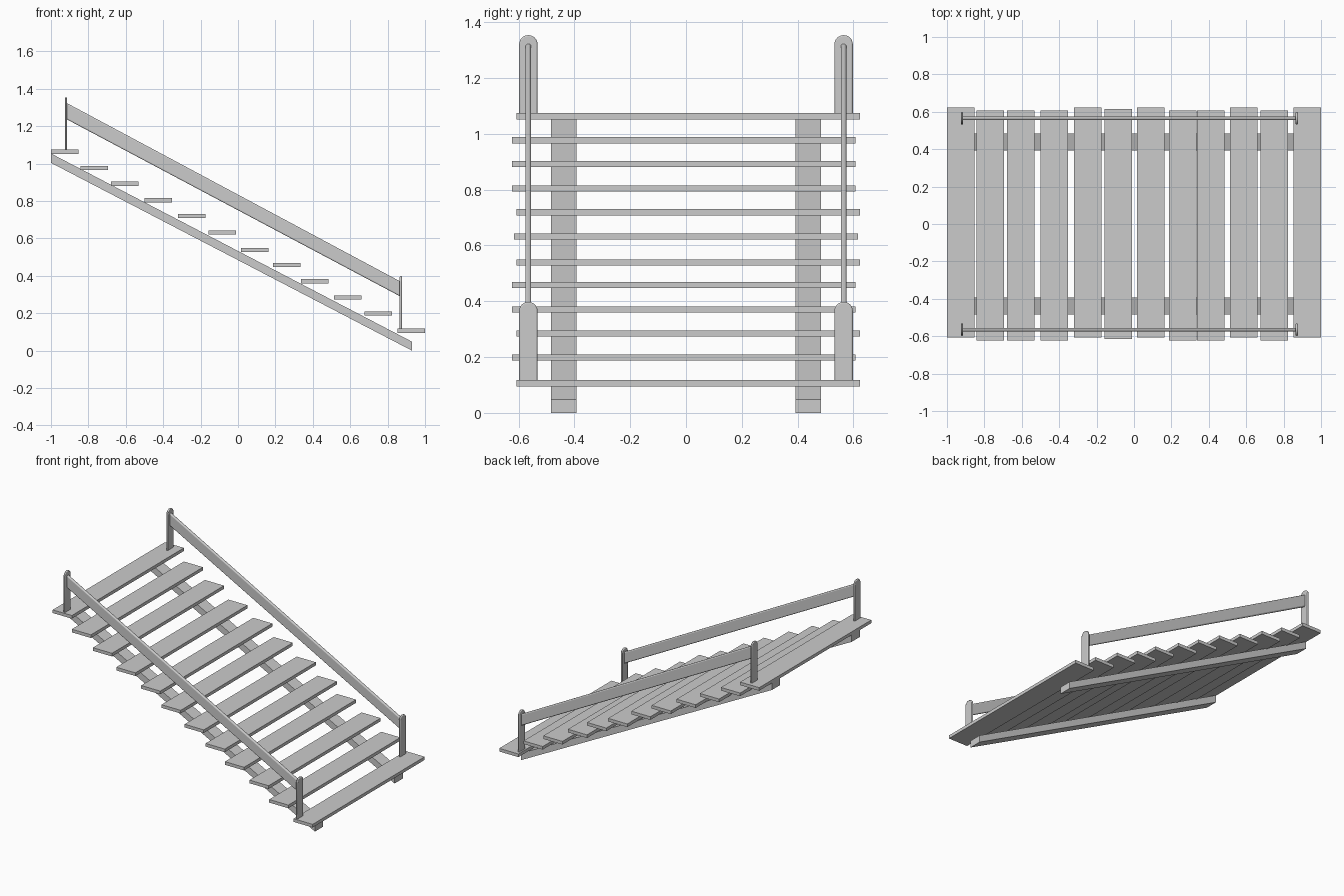
import bpy, bmesh, math
from mathutils import Vector

if "Cube" in bpy.data.objects:
    bpy.data.objects.remove(bpy.data.objects["Cube"])


def prism(name, points, depth, bevel=0.0, segments=2):
    """Extrude a closed 3D outline by a depth vector, optionally rounding edges."""
    bm = bmesh.new()
    face = bm.faces.new([bm.verts.new(p) for p in points])
    new = bmesh.ops.extrude_face_region(bm, geom=[face])["geom"]
    bmesh.ops.translate(bm, vec=Vector(depth),
                        verts=[v for v in new if isinstance(v, bmesh.types.BMVert)])
    bmesh.ops.recalc_face_normals(bm, faces=bm.faces)
    me = bpy.data.meshes.new(name)
    bm.to_mesh(me)
    bm.free()
    ob = bpy.data.objects.new(name, me)
    bpy.context.collection.objects.link(ob)
    if bevel:
        mod = ob.modifiers.new("rounded_edges", "BEVEL")
        mod.width = bevel
        mod.segments = segments
        mod.limit_method = "ANGLE"
        mod.angle_limit = math.radians(40)
        bpy.context.view_layer.objects.active = ob
        ob.select_set(True)
        bpy.ops.object.shade_smooth_by_angle(angle=math.radians(35))
        ob.select_set(False)
    return ob


# Treads: left x, top z, and sideways shift of each loose board
TREAD_W, TREAD_T, TREAD_HALF = 0.147, 0.022, 0.616
treads = [(-1.0, 1.074, 1), (-0.842, 0.988, -1), (-0.68, 0.903, -1),
          (-0.5, 0.815, -1), (-0.32, 0.73, 1), (-0.157, 0.643, 0),
          (0.015, 0.55, 1), (0.188, 0.469, -1), (0.336, 0.382, -1),
          (0.514, 0.295, 1), (0.677, 0.21, -1), (0.853, 0.117, 1)]
for i, (x, z, side) in enumerate(treads):
    y0, y1 = -TREAD_HALF + side * 0.008, TREAD_HALF + side * 0.008
    prism(f"tread_{i + 1}",
          [(x, y0, z), (x + TREAD_W, y0, z), (x + TREAD_W, y1, z), (x, y1, z)],
          (0, 0, -TREAD_T))

for side, label in ((-1, "front"), (1, "back")):
    # Sloping stringer with vertical end cuts
    y = side * 0.438 - 0.045
    prism(f"{label}_stringer",
          [(-1, y, 1.054), (-1, y, 1.004), (0.93, y, 0.0), (0.93, y, 0.048)],
          (0, 0.09, 0))

    # Round-topped flat posts at the upper and lower ends
    yc, r = side * 0.565, 0.033
    for x, base, top, end in ((-0.926, 1.07, 1.354, "upper"),
                              (0.864, 0.113, 0.398, "lower")):
        outline = [(x, yc - r, base), (x, yc + r, base)]
        for k in range(13):
            a = math.pi * k / 12
            outline.append((x, yc + r * math.cos(a), top - r + r * math.sin(a)))
        prism(f"{label}_{end}_post", outline, (0.013, 0, 0), 0.005)

    # Handrail plank between the posts
    y = yc - 0.01
    prism(f"{label}_handrail",
          [(-0.918, y, 1.325), (-0.918, y, 1.238), (0.869, y, 0.289), (0.869, y, 0.369)],
          (0, 0.02, 0), 0.007, 3)
